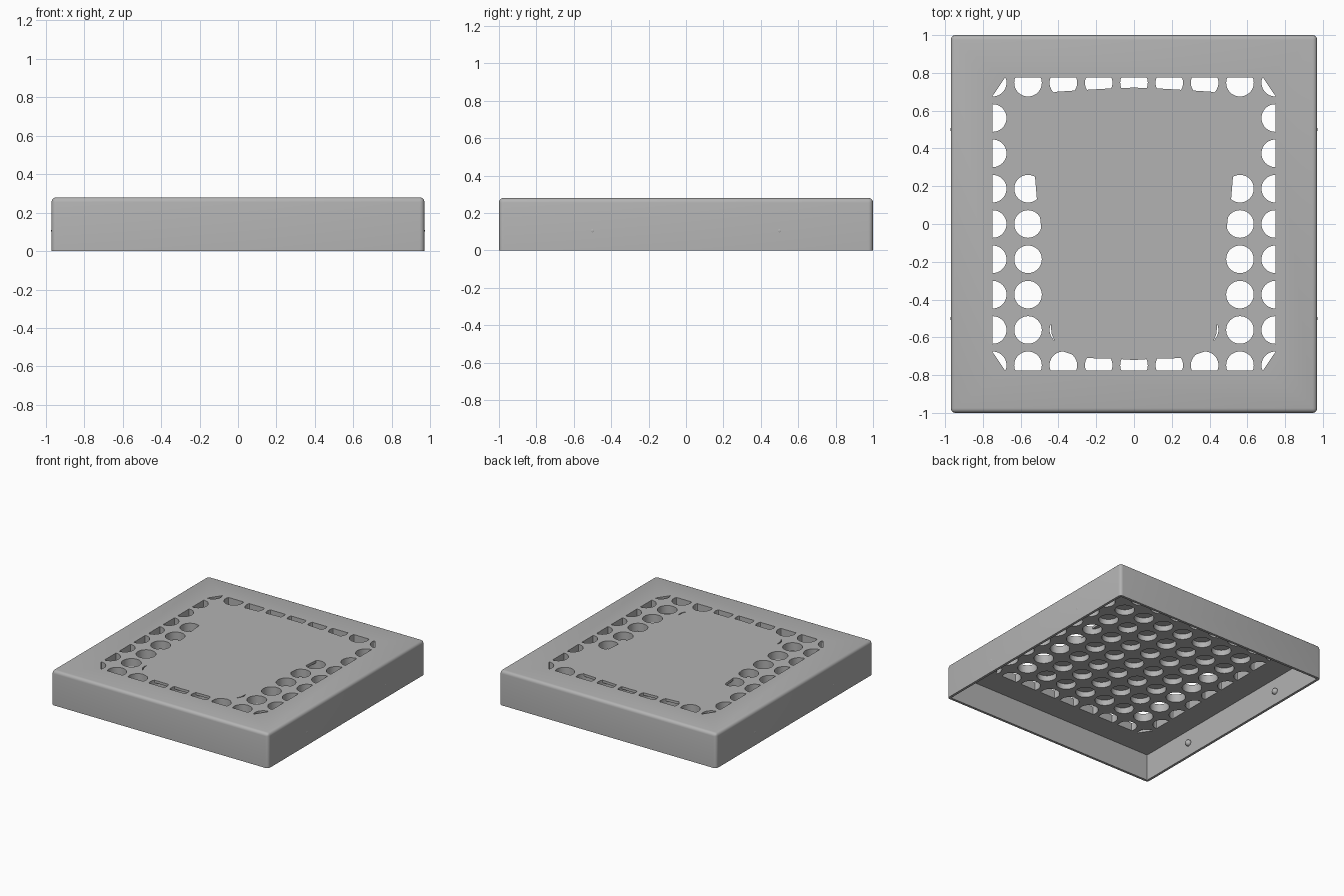
import bpy, bmesh, math

if "Cube" in bpy.data.objects:
    bpy.data.objects.remove(bpy.data.objects["Cube"])

HALF_X, HALF_Y, HEIGHT = 0.97, 1.0, 0.28
WALL, CEILING = 0.02, 0.215
PITCH, HOLE_R = 0.187, 0.073
WINDOW_X, WINDOW_Y = 0.75, 0.775

grey = bpy.data.materials.new("plain grey")
grey.use_nodes = True
grey.diffuse_color = (0.45, 0.45, 0.45, 1)
grey.node_tree.nodes["Principled BSDF"].inputs["Base Color"].default_value = (0.45, 0.45, 0.45, 1)


def make_object(name, bm, helper=False):
    bmesh.ops.recalc_face_normals(bm, faces=bm.faces)
    mesh = bpy.data.meshes.new(name)
    bm.to_mesh(mesh)
    bm.free()
    mesh.materials.append(grey)
    ob = bpy.data.objects.new(name, mesh)
    bpy.context.collection.objects.link(ob)
    if helper:
        ob.hide_render = True
        ob.hide_set(True)
    return ob


def prism(bm, outline, z0, z1):
    low = [bm.verts.new((x, y, z0)) for x, y in outline]
    high = [bm.verts.new((x, y, z1)) for x, y in outline]
    bm.faces.new(low[::-1])
    bm.faces.new(high)
    for i in range(len(low)):
        j = (i + 1) % len(low)
        bm.faces.new((low[i], low[j], high[j], high[i]))


def rectangle(x, y):
    return [(-x, -y), (x, -y), (x, y), (-x, y)]


def cut(ob, cutter):
    mod = ob.modifiers.new("cut " + cutter.name, 'BOOLEAN')
    mod.operation = 'DIFFERENCE'
    mod.solver = 'EXACT'
    mod.object = cutter


def clipped_circle(cx, cy, sides=40):
    # circle trimmed to the rectangular grille window
    points = []
    for i in range(sides):
        a = 2 * math.pi * i / sides
        x, y = cx + HOLE_R * math.cos(a), cy + HOLE_R * math.sin(a)
        inside = abs(x) <= WINDOW_X and abs(y) <= WINDOW_Y
        x = max(-WINDOW_X, min(WINDOW_X, x))
        y = max(-WINDOW_Y, min(WINDOW_Y, y))
        points.append((x, y, inside))
    # keep only the ends of each trimmed straight run
    kept = []
    for i, (x, y, inside) in enumerate(points):
        px, py, _ = points[i - 1]
        nx, ny, _ = points[(i + 1) % sides]
        cross = (x - px) * (ny - y) - (y - py) * (nx - x)
        if inside or abs(cross) > 1e-9:
            kept.append((x, y))
    return kept


# Outer cover with softened top and corner edges
bm = bmesh.new()
prism(bm, rectangle(HALF_X, HALF_Y), 0, HEIGHT)
soft = [e for e in bm.edges if max(v.co.z for v in e.verts) > 0.1]
bmesh.ops.bevel(bm, geom=soft, offset=0.025, segments=5, profile=0.5, affect='EDGES')
cover = make_object("cover", bm)

# Hollow underside
bm = bmesh.new()
prism(bm, rectangle(HALF_X - WALL, HALF_Y - WALL), -0.1, CEILING)
cavity = make_object("cavity_cutter", bm, True)

# Grid of round vents
bm = bmesh.new()
for i in range(-4, 5):
    for j in range(-4, 5):
        prism(bm, clipped_circle(i * PITCH, j * PITCH), CEILING - 0.05, HEIGHT + 0.1)
vents = make_object("vent_cutter", bm, True)

# Central closed panel: vents under it stay blind
side = [(0, -0.72), (0.12, -0.712), (0.27, -0.71), (0.33, -0.69), (0.39, -0.67),
        (0.415, -0.63), (0.437, -0.58), (0.44, -0.53), (0.46, -0.45), (0.485, -0.2),
        (0.49, -0.03), (0.5, 0.06), (0.513, 0.12), (0.525, 0.26), (0.6, 0.26),
        (0.65, 0.3), (0.66, 0.5), (0.64, 0.65), (0.56, 0.67), (0.45, 0.69),
        (0.41, 0.7), (0.29, 0.708), (0.12, 0.718), (0, 0.722)]
bm = bmesh.new()
prism(bm, side + [(-x, y) for x, y in side[-2:0:-1]], HEIGHT - 0.02, HEIGHT + 0.3)
panel = make_object("blind_panel_cutter", bm, True)

cut(vents, panel)
cut(cover, cavity)
cut(cover, vents)

bpy.context.view_layer.objects.active = cover
cover.select_set(True)
for mod in list(cover.modifiers):
    bpy.ops.object.modifier_apply(modifier=mod.name)
bpy.ops.object.shade_smooth_by_angle(angle=math.radians(30))
cover.select_set(False)

# Snap-fit bumps inside the side walls
for sx, side_name in ((-1, "right"), (1, "left")):
    for sy, end_name in ((-1, "front"), (1, "back")):
        bm = bmesh.new()
        bmesh.ops.create_uvsphere(bm, u_segments=20, v_segments=12, radius=0.025)
        bmesh.ops.translate(bm, verts=bm.verts, vec=(sx * 0.947, sy * 0.5, 0.105))
        for f in bm.faces:
            f.smooth = True
        make_object(f"snap_bump_{end_name}_{side_name}", bm)

for helper in (cavity, vents, panel):
    bpy.data.objects.remove(helper)
